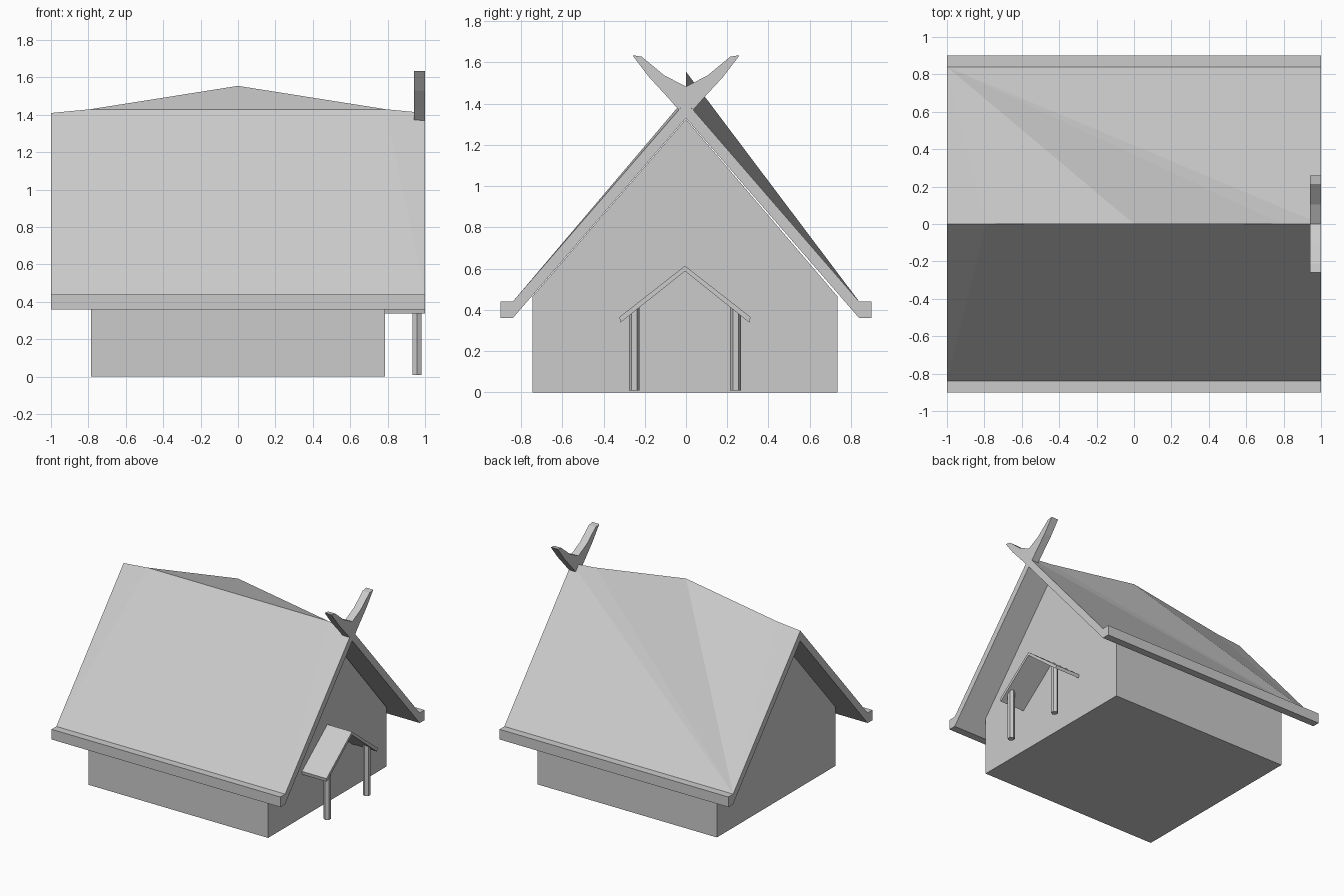
import bpy, bmesh, math

if "Cube" in bpy.data.objects:
    bpy.data.objects.remove(bpy.data.objects["Cube"])


def finish(name, bm):
    bmesh.ops.recalc_face_normals(bm, faces=bm.faces)
    me = bpy.data.meshes.new(name)
    bm.to_mesh(me)
    bm.free()
    ob = bpy.data.objects.new(name, me)
    bpy.context.collection.objects.link(ob)
    return ob


def prism(bm, profile, x0, x1, skip=()):
    """Extrude a (y, z) profile along x; skip leaves out side faces by index."""
    a = [bm.verts.new((x0, y, z)) for y, z in profile]
    b = [bm.verts.new((x1, y, z)) for y, z in profile]
    n = len(profile)
    bm.faces.new(a)
    bm.faces.new(b[::-1])
    for i in range(n):
        if i not in skip:
            j = (i + 1) % n
            bm.faces.new((a[i], b[i], b[j], a[j]))
    return a, b


def make_prism(name, profile, x0, x1):
    bm = bmesh.new()
    prism(bm, profile, x0, x1)
    return finish(name, bm)


# House body with gabled ends
make_prism("walls", [(-0.745, 0), (0.735, 0), (0.735, 0.465),
                     (0, 1.325), (-0.745, 0.465)], -0.785, 0.785)

# Main roof: chevron section with boxed eaves, ridge rising to the middle
half = [(0.84, 0.44), (0.90, 0.44), (0.90, 0.36), (0.84, 0.36)]
section = ([(0, 1.41)] + half + [(0, 1.33)]
           + [(-y, z) for y, z in reversed(half)])
bm = bmesh.new()
L, R = prism(bm, section, -1, 1, skip=(0, 9))
r_left, r_mid, r_right = [bm.verts.new((x, 0, z)) for x, z in
                          ((-0.79, 1.43), (0, 1.555), (0.79, 1.43))]
ridge = [R[0], r_right, r_mid, r_left, L[0]]
# back slope fans out from one eave corner
chain = [R[1]] + ridge
for p, q in zip(chain, chain[1:]):
    bm.faces.new((L[1], p, q))
# front slope stops at the lower ridge line, with an upright crest above it
bm.faces.new((L[9], R[9], r_right, r_left))
bm.faces.new((R[9], R[0], r_right))
bm.faces.new((L[9], r_left, L[0]))
bm.faces.new((r_left, r_right, r_mid))
finish("roof", bm)

# Crossed horns on the front gable
horn = [(0.035, 1.37), (0.09, 1.432), (0.18, 1.515), (0.26, 1.635),
        (0.215, 1.628), (0.105, 1.537)]
horn = [(0.035, 1.37), (0.09, 1.432), (0.18, 1.53), (0.26, 1.635),
        (0.215, 1.628), (0.105, 1.537)]
make_prism("gable_horns", [(0, 1.41)] + horn + [(0, 1.483)]
           + [(-y, z) for y, z in reversed(horn)], 0.94, 1.0)

# Porch roof
c = -0.005
make_prism("porch_roof", [(c, 0.614), (c + 0.318, 0.365), (c + 0.313, 0.338),
                          (c, 0.588), (c - 0.313, 0.338), (c - 0.318, 0.365)],
           0.78, 1.0)

# Six-sided porch posts
for side, name in ((-1, "porch_post_left"), (1, "porch_post_right")):
    ring = [(0.957 + 0.0265 * math.sin(k * math.pi / 3),
             c + side * 0.246 + 0.0265 * math.cos(k * math.pi / 3)) for k in range(6)]
    bm = bmesh.new()
    low = [bm.verts.new((x, y, 0.01)) for x, y in ring]
    # tops follow the underside of the porch roof
    top = [bm.verts.new((x, y, 0.59 - abs(y - c) * 0.8)) for x, y in ring]
    bm.faces.new(low)
    bm.faces.new(top)
    for i in range(6):
        j = (i + 1) % 6
        bm.faces.new((low[i], low[j], top[j], top[i]))
    finish(name, bm)
